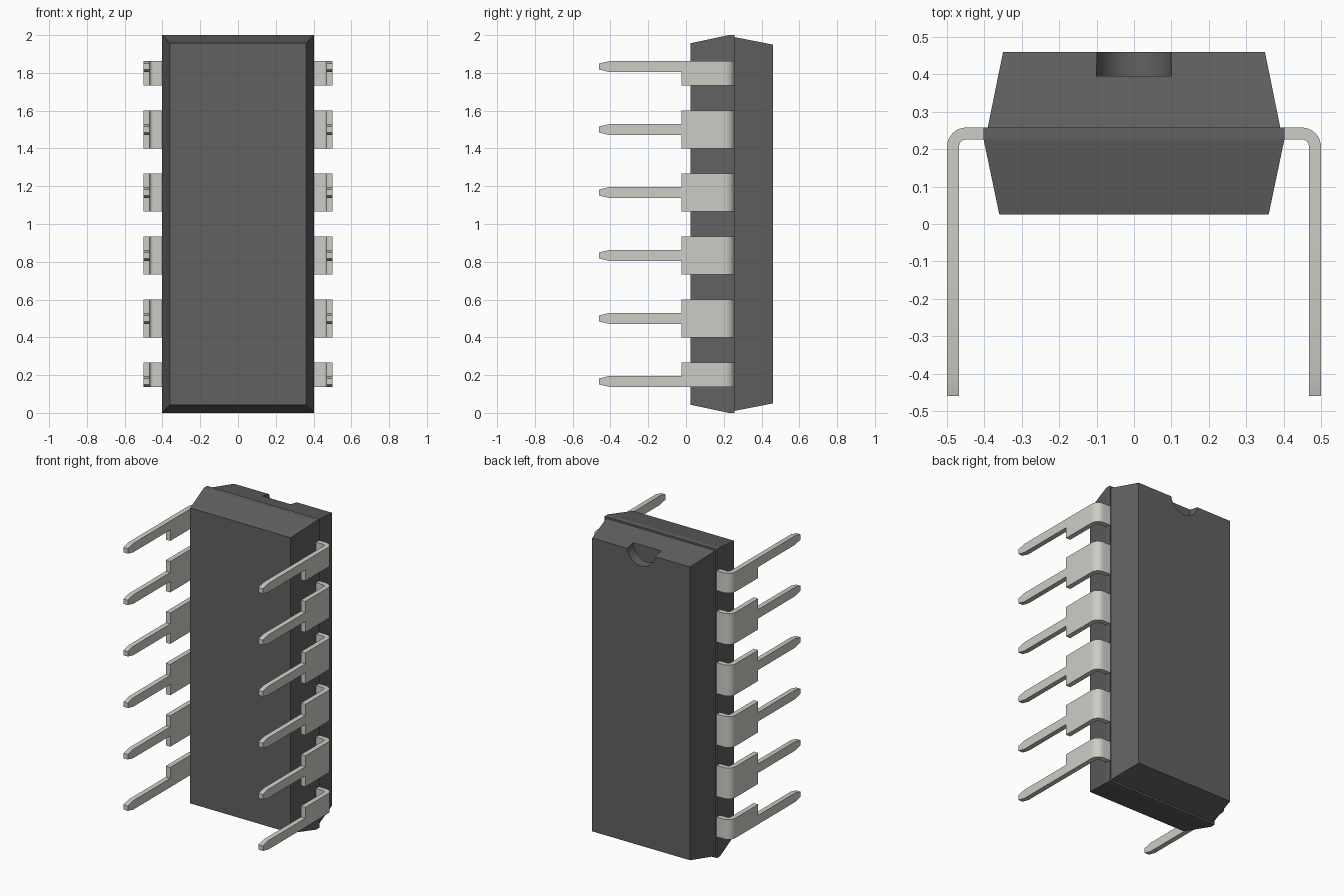
import bpy, bmesh, math
from mathutils import Vector

if "Cube" in bpy.data.objects:
    bpy.data.objects.remove(bpy.data.objects["Cube"])


def material(name, colour):
    m = bpy.data.materials.new(name)
    m.diffuse_color = (*colour, 1)
    m.use_nodes = True
    m.node_tree.nodes["Principled BSDF"].inputs["Base Color"].default_value = m.diffuse_color
    return m


DARK = material("dark_plastic", (0.12, 0.12, 0.12))
METAL = material("tin_metal", (0.61, 0.61, 0.57))


def make_object(name, bm, mat):
    bmesh.ops.recalc_face_normals(bm, faces=bm.faces)
    mesh = bpy.data.meshes.new(name)
    bm.to_mesh(mesh)
    bm.free()
    mesh.materials.append(mat)
    ob = bpy.data.objects.new(name, mesh)
    bpy.context.collection.objects.link(ob)
    return ob


def activate(ob):
    bpy.ops.object.select_all(action='DESELECT')
    ob.select_set(True)
    bpy.context.view_layer.objects.active = ob


def prism(bm, points, offset):
    """Closed outline swept straight along an offset."""
    a = [bm.verts.new(p) for p in points]
    b = [bm.verts.new(Vector(p) + Vector(offset)) for p in points]
    bm.faces.new(a)
    bm.faces.new(b)
    for i in range(len(a)):
        j = (i + 1) % len(a)
        bm.faces.new((a[i], a[j], b[j], b[i]))


# Package body: rectangular rings (y, half width, half height) lofted front to back
TOP, BOT = 0.258, 0.226
rings = [(0.025, 0.36, 0.957), (BOT, 0.402, 1.0), (TOP, 0.402, 1.0),
         (TOP, 0.391, 0.989), (0.46, 0.35, 0.95)]
bm = bmesh.new()
loops = [[bm.verts.new((sx * hx, y, 1 + sz * hz))
          for sx, sz in ((-1, -1), (1, -1), (1, 1), (-1, 1))] for y, hx, hz in rings]
for a, b in zip(loops, loops[1:]):
    for i in range(4):
        j = (i + 1) % 4
        bm.faces.new((a[i], a[j], b[j], b[i]))
bm.faces.new(loops[0])
bm.faces.new(loops[-1])
body = make_object("package_body", bm, DARK)

# Round orientation notch in the back face at the top end
bpy.ops.mesh.primitive_cylinder_add(vertices=48, radius=0.1, depth=0.2,
                                    location=(0, 0.495, 1.962),
                                    rotation=(math.pi / 2, 0, 0))
cutter = bpy.context.object
cutter.name = "notch_cutter"
cutter.hide_render = True
cutter.data.materials.append(DARK)
activate(body)
mod = body.modifiers.new("notch", 'BOOLEAN')
mod.operation = 'DIFFERENCE'
mod.solver = 'EXACT'
mod.object = cutter
bpy.ops.object.modifier_apply(modifier=mod.name)
bpy.data.objects.remove(cutter)
activate(body)
bpy.ops.object.shade_smooth_by_angle(angle=math.radians(10))

# Leads: bent wide shoulder plus narrow tapered pin
OUT, THICK, SHOULDER, TIP = 0.5, 0.032, -0.025, -0.46
R_OUT, SEG, HALF = 0.052, 8, 0.029
cx, cy = OUT - R_OUT, TOP - R_OUT


def arc(r):
    return [(cx + r * math.cos(t), cy + r * math.sin(t))
            for t in (math.pi / 2 * (1 - i / SEG) for i in range(SEG + 1))]


section = ([(0.402, TOP)] + arc(R_OUT) + [(OUT, SHOULDER), (OUT - THICK, SHOULDER)]
           + arc(R_OUT - THICK)[::-1] + [(0.402, BOT)])

for n in range(6):
    z = 1 + (n - 2.5) / 3
    # End leads are trimmed flush on their outer side
    lo = z - (HALF if n == 0 else 0.1)
    hi = z + (HALF if n == 5 else 0.1)
    outline = [(SHOULDER, -HALF), (-0.405, -HALF), (TIP, -0.016),
               (TIP, 0.016), (-0.405, HALF), (SHOULDER, HALF)]
    for side, s in (("left", -1), ("right", 1)):
        bm = bmesh.new()
        prism(bm, [(s * x, y, lo) for x, y in section], (0, 0, hi - lo))
        prism(bm, [(s * OUT, y, z + dz) for y, dz in outline], (-s * THICK, 0, 0))
        lead = make_object(f"{side}_lead_{n + 1}", bm, METAL)
        activate(lead)
        bpy.ops.object.shade_smooth_by_angle(angle=math.radians(20))
